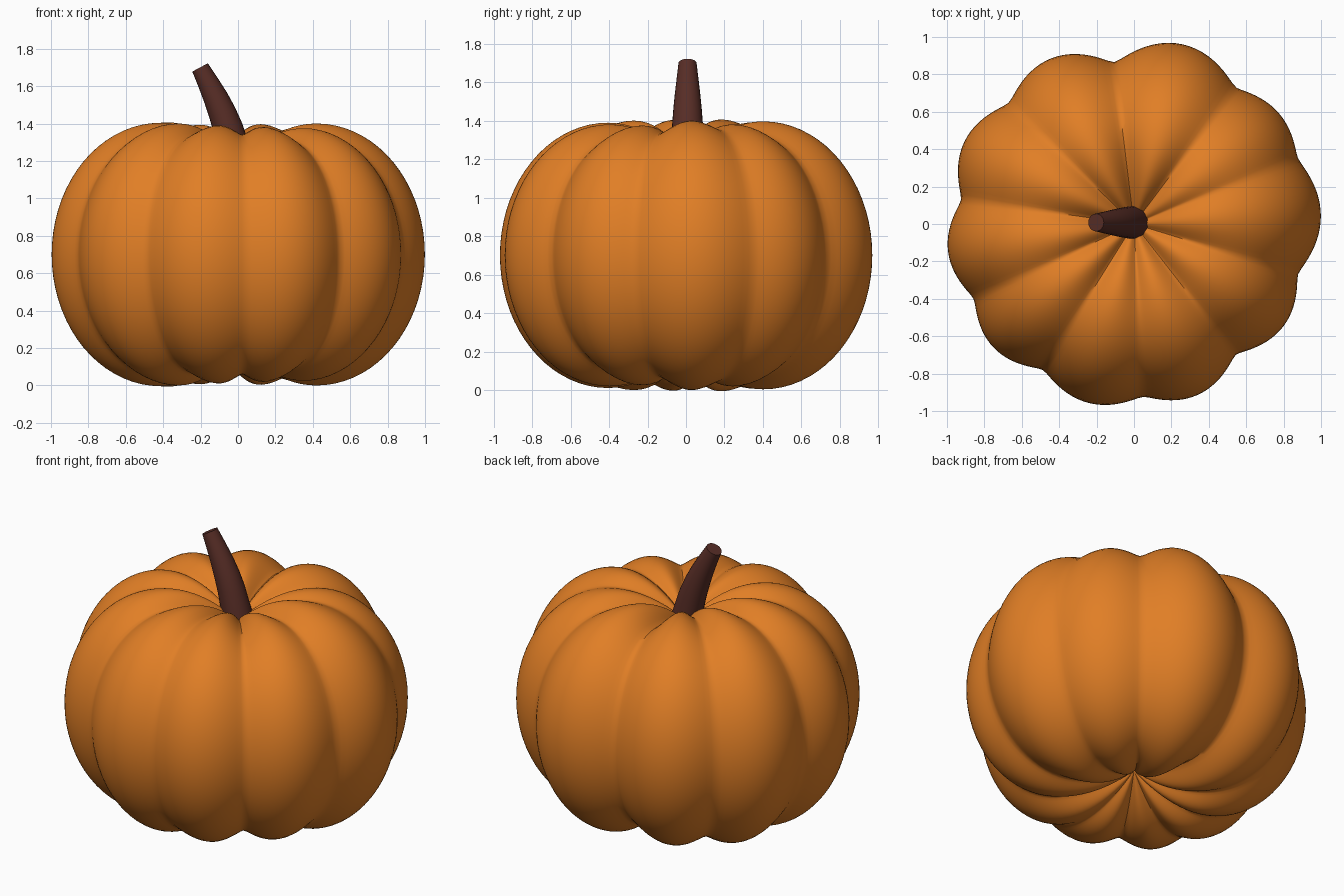
import bpy, bmesh, math
from mathutils import Vector

if "Cube" in bpy.data.objects:
    bpy.data.objects.remove(bpy.data.objects["Cube"])


def material(name, rgb):
    m = bpy.data.materials.new(name)
    m.diffuse_color = (*rgb, 1)
    m.use_nodes = True
    m.node_tree.nodes["Principled BSDF"].inputs["Base Color"].default_value = m.diffuse_color
    return m


def loft(name, rings, mat, start=None, end=None):
    """Skin closed rings; end points turn the ends into fans, else flat caps."""
    bm = bmesh.new()
    vs = [[bm.verts.new(p) for p in ring] for ring in rings]
    n = len(vs[0])
    for a, b in zip(vs, vs[1:]):
        for i in range(n):
            j = (i + 1) % n
            bm.faces.new((a[i], a[j], b[j], b[i]))
    for ring, tip in ((vs[0], start), (vs[-1], end)):
        if tip is None:
            bm.faces.new(ring)
        else:
            c = bm.verts.new(tip)
            for i in range(n):
                bm.faces.new((ring[i], ring[(i + 1) % n], c))
    bmesh.ops.recalc_face_normals(bm, faces=bm.faces)
    me = bpy.data.meshes.new(name)
    bm.to_mesh(me)
    bm.free()
    ob = bpy.data.objects.new(name, me)
    bpy.context.collection.objects.link(ob)
    me.materials.append(mat)
    bpy.ops.object.select_all(action='DESELECT')
    ob.select_set(True)
    bpy.context.view_layer.objects.active = ob
    bpy.ops.object.shade_smooth_by_angle(angle=math.radians(50))
    return ob


orange = material("pumpkin orange", (0.75, 0.21, 0.019))
brown = material("stem brown", (0.095, 0.026, 0.019))

# Lobes: groove angle, groove radius, radius of the lobe that follows it
LOBES = [(22, .945, .975), (53, .912, .995), (97, .872, .99), (136, .933, 1.008),
         (172, .934, 1.005), (205, .947, 1.0), (238, .92, .987), (273, .926, .975),
         (308, .886, .968), (343, .918, 1.0)]
RING, MID, PIT = 0.42, 0.70, 0.49
STEPS = 20


def spokes():
    out = []
    for i, (a0, r0, peak) in enumerate(LOBES):
        a1, r1, _ = LOBES[(i + 1) % len(LOBES)]
        a1 += 360 if a1 < a0 else 0
        for k in range(STEPS):
            u = k / STEPS
            s = (math.sqrt(math.sin(math.pi * u) ** 2 + .01) - .1) / .905
            base = r0 + (r1 - r0) * u
            out.append((math.radians(a0 + (a1 - a0) * u), base + (peak - (r0 + r1) / 2) * s))
    return out


SPOKES = spokes()


def inner_ring(s, sign):
    # Bowl sloping from the rim down to the hollow
    w = (1 - s) ** 2
    ring = []
    for a, k in SPOKES:
        h = .70 - .8 * (1 - k)
        ring.append((RING * s * math.cos(a), RING * s * math.sin(a),
                     MID + sign * (h * (1 - w) + PIT * w)))
    return ring


def outer_ring(t):
    # Rounded outside wall
    ring = []
    for a, k in SPOKES:
        r = RING + (k - RING) * math.cos(t)
        ring.append((r * math.cos(a), r * math.sin(a),
                     MID + (.70 - .8 * (1 - k)) * math.sin(t)))
    return ring


# Pumpkin body
rings = [inner_ring(i / 10, -1) for i in range(1, 10)]
rings += [outer_ring(math.pi * (i / 36 - .5)) for i in range(37)]
rings += [inner_ring(i / 10, 1) for i in range(9, 0, -1)]
loft("pumpkin_body", rings, orange, (0, 0, MID - PIT), (0, 0, MID + PIT))

# Stem: bent tapering tube (x, z, radius)
PATH = [(.01, 1.12, .092), (-.01, 1.22, .088), (-.055, 1.38, .080),
        (-.085, 1.46, .074), (-.12, 1.54, .066), (-.163, 1.625, .056), (-.203, 1.70, .047)]
stem = []
for i, (x, z, r) in enumerate(PATH):
    p, q = PATH[max(i - 1, 0)], PATH[min(i + 1, len(PATH) - 1)]
    d = Vector((q[0] - p[0], 0, q[1] - p[1])).normalized()
    side = Vector((d.z, 0, -d.x))
    stem.append([Vector((x, .008, z)) + r * (math.cos(t) * side + math.sin(t) * Vector((0, 1, 0)))
                 for t in (2 * math.pi * k / 24 for k in range(24))])
loft("stem", stem, brown)
